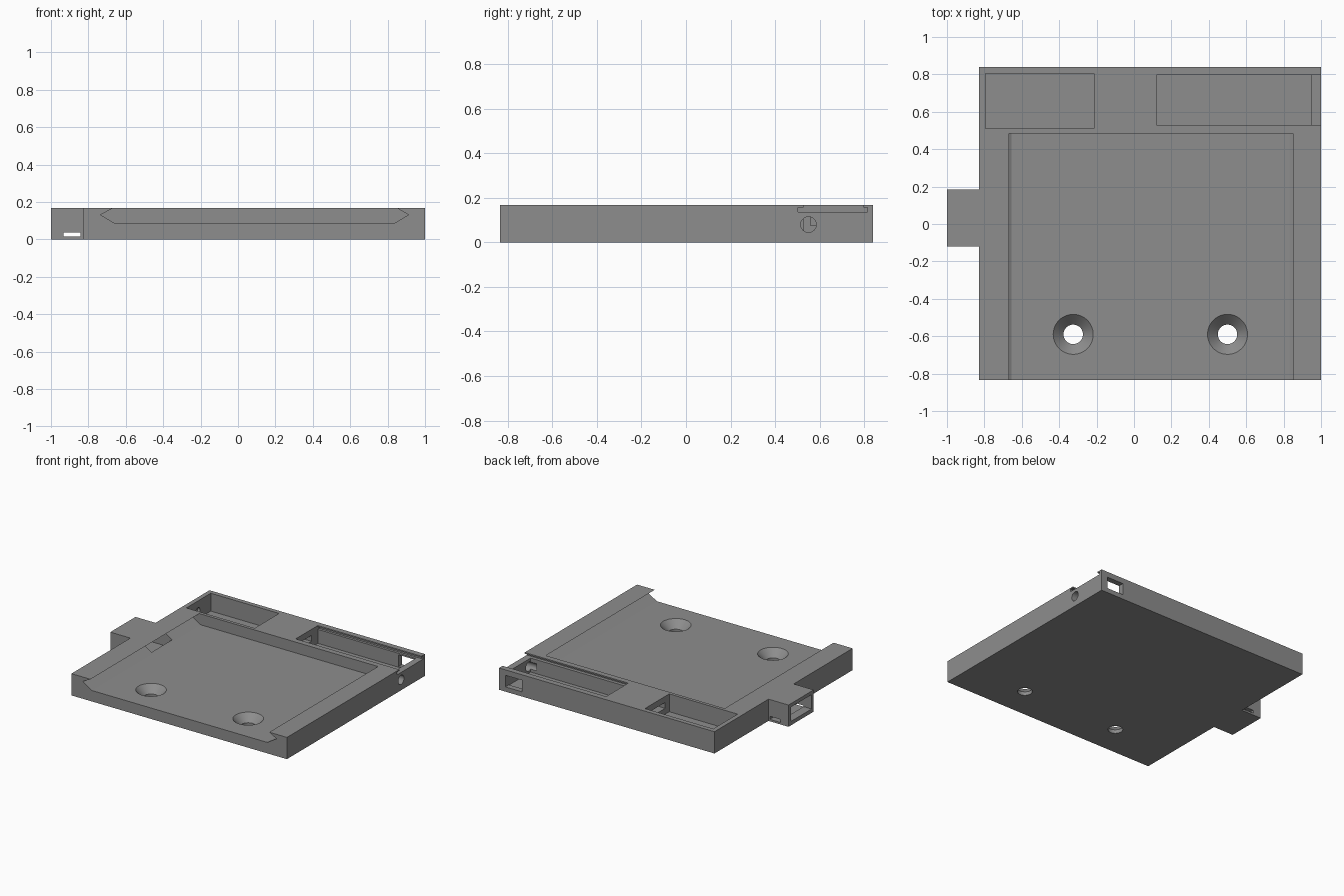
import bpy, bmesh, math

if "Cube" in bpy.data.objects:
    bpy.data.objects.remove(bpy.data.objects["Cube"])

grey = bpy.data.materials.new("plain grey")
grey.diffuse_color = (0.27, 0.27, 0.27, 1)
grey.use_nodes = True
grey.node_tree.nodes["Principled BSDF"].inputs["Base Color"].default_value = grey.diffuse_color


def prism(name, outline, axis, a, b):
    """Extrude a 2D outline along an axis ('y': points are x,z; 'x': points are y,z)."""
    def place(p, t):
        return (p[0], t, p[1]) if axis == 'y' else (t, p[0], p[1])
    bm = bmesh.new()
    face = bm.faces.new([bm.verts.new(place(p, a)) for p in outline])
    ext = bmesh.ops.extrude_face_region(bm, geom=[face])
    for v in ext["geom"]:
        if isinstance(v, bmesh.types.BMVert):
            v.co["xyz".index(axis)] = b
    bmesh.ops.recalc_face_normals(bm, faces=bm.faces[:])
    return to_object(name, bm)


def box(name, x0, x1, y0, y1, z0, z1):
    return prism(name, [(x0, z0), (x1, z0), (x1, z1), (x0, z1)], 'y', y0, y1)


def lathe(name, x, y, profile, n=48):
    """Solid of revolution about a vertical line; profile is (radius, z)."""
    bm = bmesh.new()
    rings = [[bm.verts.new((x + r * math.cos(2 * math.pi * i / n),
                            y + r * math.sin(2 * math.pi * i / n), z))
              for i in range(n)] for r, z in profile]
    for lo, hi in zip(rings, rings[1:]):
        for i in range(n):
            j = (i + 1) % n
            bm.faces.new((lo[i], lo[j], hi[j], hi[i]))
    bm.faces.new(rings[0][::-1])
    bm.faces.new(rings[-1])
    return to_object(name, bm)


def disc(y, z, r, n=32):
    return [(y + r * math.cos(2 * math.pi * i / n), z + r * math.sin(2 * math.pi * i / n))
            for i in range(n)]


def to_object(name, bm):
    mesh = bpy.data.meshes.new(name)
    bm.to_mesh(mesh)
    bm.free()
    mesh.materials.append(grey)
    ob = bpy.data.objects.new(name, mesh)
    bpy.context.collection.objects.link(ob)
    return ob


def combine(target, tool, operation='DIFFERENCE'):
    mod = target.modifiers.new("combine", 'BOOLEAN')
    mod.operation, mod.solver, mod.object = operation, 'EXACT', tool
    bpy.context.view_layer.objects.active = target
    bpy.ops.object.modifier_apply(modifier=mod.name)
    bpy.data.objects.remove(tool)


TOP = 0.167
# Plate with the side tab as one outline
plate = box("base_plate", -0.83, 1.0, -0.835, 0.84, 0, TOP)
combine(plate, box("side_tab", -1.0, -0.8, -0.12, 0.185, 0, TOP), 'UNION')

cutters = [
    # Undercut sliding groove, open at the front
    prism("groove", [(-0.655, 0.084), (0.832, 0.084), (0.912, 0.132), (0.85, TOP),
                     (0.85, 0.25), (-0.668, 0.25), (-0.668, TOP), (-0.735, 0.132)],
          'y', -0.95, 0.485),
    # Rear pockets and the channel joining them
    box("left_pocket", -0.795, -0.215, 0.51, 0.805, 0.03, 0.25),
    box("right_pocket", 0.12, 0.95, 0.528, 0.797, 0.03, 0.25),
    box("wire_channel", -0.25, 0.15, 0.56, 0.72, 0.075, 0.12),
    # Lid slot with overhanging lips, open on the right
    prism("lid_slot", [(0.502, 0.137), (0.816, 0.137), (0.816, 0.157), (0.797, 0.157),
                       (0.797, 0.25), (0.528, 0.25), (0.528, 0.157), (0.502, 0.157)],
          'x', 0.12, 1.1),
    # Rear port window, side hole and small blind hole
    box("port_window", 0.805, 0.945, 0.75, 0.95, 0.036, 0.125),
    prism("side_hole", disc(0.55, 0.08, 0.035), 'x', 0.9, 1.1),
    prism("blind_hole", disc(0.65, 0.09, 0.025), 'x', -0.815, -0.7),
    # Hollow of the tab and the slit through its sides
    box("tab_hollow", -1.1, -0.668, -0.095, 0.155, 0.03, 0.14),
    box("tab_slit", -0.932, -0.842, -0.3, 0.3, 0.015, 0.038),
]
# Countersunk screw holes
for x in (-0.325, 0.5):
    cutters.append(lathe("screw_hole", x, -0.59,
                         [(0.052, -0.1), (0.052, 0.028), (0.107, 0.084), (0.107, 0.12)]))
for c in cutters:
    combine(plate, c)

bpy.ops.object.select_all(action='DESELECT')
plate.select_set(True)
bpy.context.view_layer.objects.active = plate
bpy.ops.object.shade_smooth_by_angle(angle=math.radians(25))
